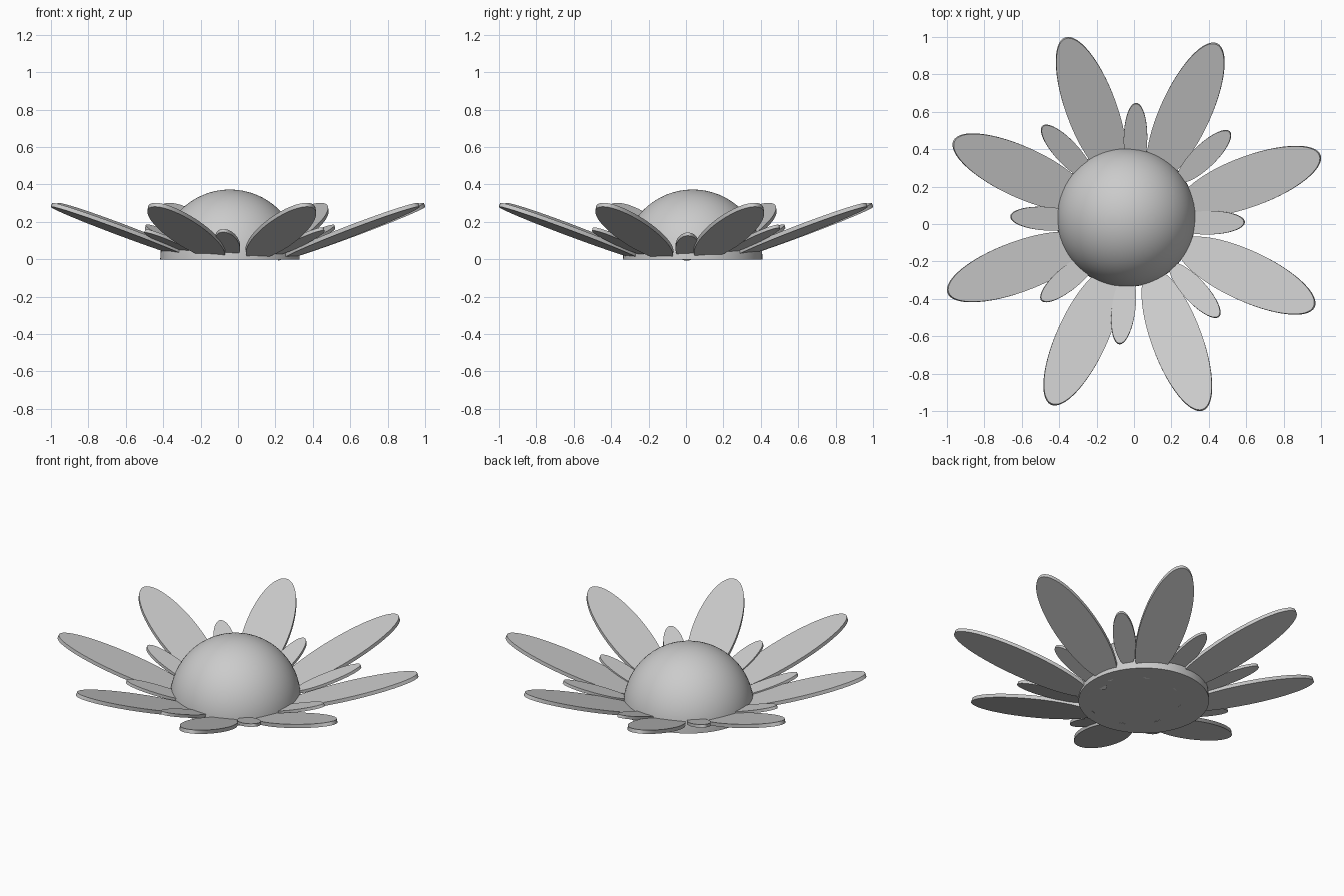
import bpy, bmesh
from math import radians, cos
from mathutils import Matrix

cube = bpy.data.objects.get("Cube")
if cube:
    bpy.data.objects.remove(cube)

grey = bpy.data.materials.new("plain_grey")
grey.use_nodes = True
color = (0.6, 0.6, 0.6, 1)
grey.diffuse_color = color
grey.node_tree.nodes["Principled BSDF"].inputs["Base Color"].default_value = color

TILT = radians(19.5)


def add_object(name, bm):
    mesh = bpy.data.meshes.new(name)
    bm.to_mesh(mesh)
    bm.free()
    mesh.materials.append(grey)
    obj = bpy.data.objects.new(name, mesh)
    bpy.context.collection.objects.link(obj)
    bpy.ops.object.select_all(action="DESELECT")
    obj.select_set(True)
    bpy.context.view_layer.objects.active = obj
    bpy.ops.object.shade_smooth_by_angle(angle=radians(35))
    return obj


def petal(name, angle, tip, height, length, width, thickness):
    """Flat elliptical slab pointing outward and tilted up, its tip at a given radius."""
    bm = bmesh.new()
    bmesh.ops.create_cone(bm, cap_ends=True, segments=64, radius1=1, radius2=1, depth=1)
    bm.transform(Matrix.Rotation(radians(angle), 4, "Z")
                 @ Matrix.Translation((tip - length * cos(TILT), 0, height))
                 @ Matrix.Rotation(-TILT, 4, "Y")
                 @ Matrix.Diagonal((length, width, thickness, 1)))
    add_object(name, bm)


# Domed flower centre with a flat underside
bm = bmesh.new()
bmesh.ops.create_uvsphere(bm, u_segments=64, v_segments=32, radius=0.373)
bmesh.ops.bisect_plane(bm, geom=bm.verts[:] + bm.edges[:] + bm.faces[:], dist=1e-4,
                       plane_co=(0, 0, 0), plane_no=(0, 0, -1), clear_outer=True)
rim = [e for e in bm.edges if e.is_boundary]
bmesh.ops.contextual_create(bm, geom=rim)
bmesh.ops.recalc_face_normals(bm, faces=bm.faces[:])
dome = add_object("flower_centre", bm)
dome.location = (-0.043, 0.036, 0)

# Ring of large outer petals
for i in range(8):
    petal(f"large_petal_{i + 1}", 20.3 + 45 * i, 1.06, 0.15, 0.424, 0.135, 0.022)

# Ring of small petals, uneven in reach
small = [(1, 0.59), (44, 0.71), (89, 0.645), (133, 0.715),
         (176.5, 0.66), (219.5, 0.64), (263, 0.645), (312.5, 0.67)]
for i, (angle, tip) in enumerate(small):
    petal(f"small_petal_{i + 1}", angle, tip, 0.087 + 0.35 * (tip - 0.645),
          0.2, 0.063, 0.018)
